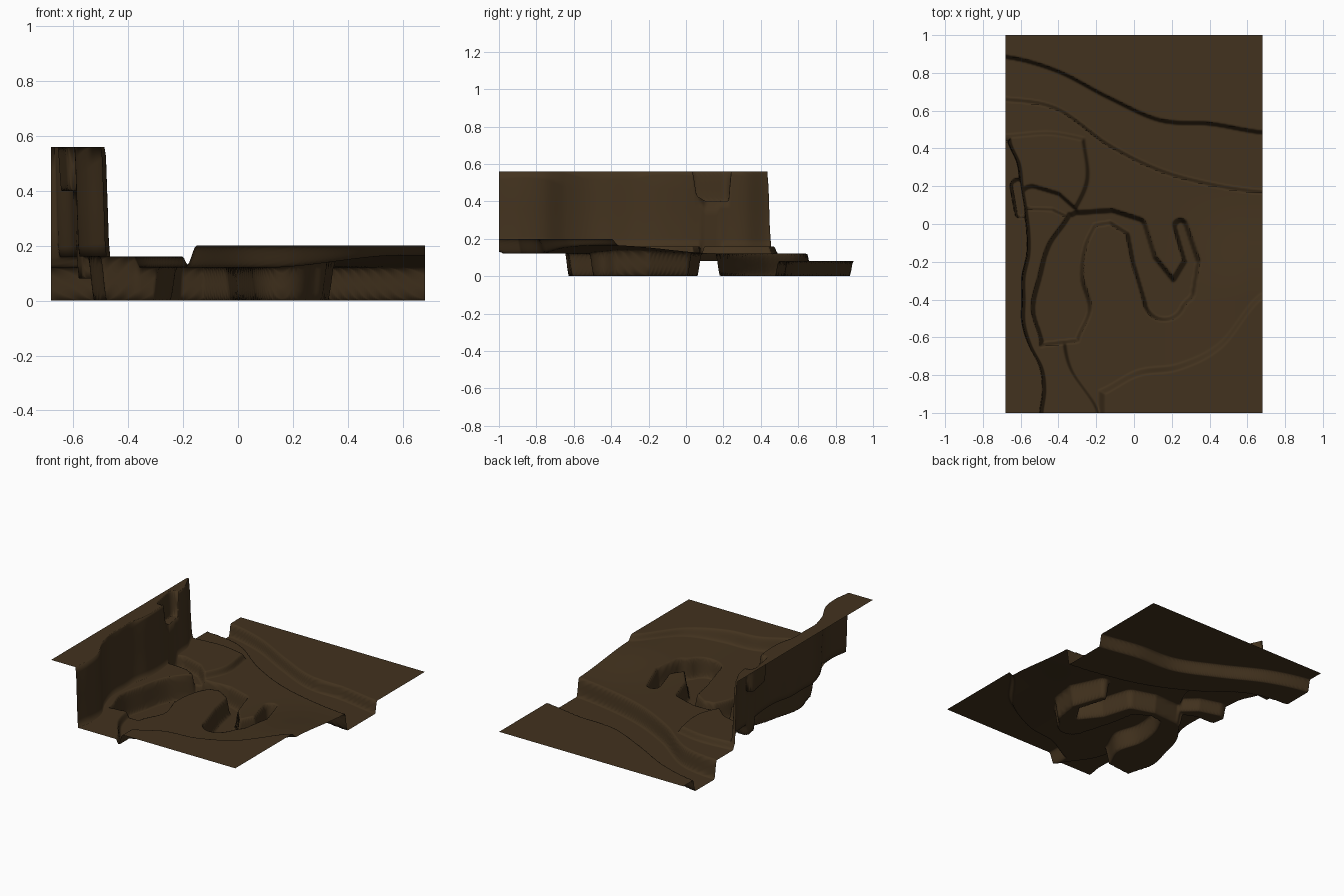
import bpy, math

if "Cube" in bpy.data.objects:
    bpy.data.objects.remove(bpy.data.objects["Cube"])

W, NX, NY, NC = 0.68, 210, 290, 36


def smooth(t):
    t = min(max(t, 0.0), 1.0)
    return t * t * (3 - 2 * t)


def curve(lo, hi, *k):
    """Smooth curve through evenly spaced values k over lo..hi."""
    n = len(k) - 1

    def f(v):
        u = min(max((v - lo) / (hi - lo), 0), 1) * n
        i = min(int(u), n - 1)
        t = u - i
        b, c = k[i], k[i + 1]
        a, d = k[max(i - 1, 0)], k[min(i + 2, n)]
        return b + t / 2 * (c - a + t * (2 * a - 5 * b + 4 * c - d + t * (3 * (b - c) + d - a)))
    return f


def stroke(x, y, path):
    """Signed distance inside a round brush stroke of changing radius."""
    best = -9.0
    for (ax, ay, ar), (bx, by, br) in zip(path, path[1:]):
        dx, dy = bx - ax, by - ay
        t = min(max(((x - ax) * dx + (y - ay) * dy) / (dx * dx + dy * dy), 0), 1)
        best = max(best, ar + t * (br - ar) - math.hypot(x - ax - t * dx, y - ay - t * dy))
    return best


# shorelines
far_shore = curve(-W, W, .885, .81, .67, .55, .53, .485)
near_shore = curve(-W, W, .66, .61, .42, .285, .21, .17)
upland_edge = curve(-.2, W, -.9, -.79, -.755, -.64, -.38)
shelf_edge = curve(-1, .47, -.19, -.34, -.38, -.4, -.36, -.25, -.27)
shelf_end = curve(-W, -.2, .465, .48, .44)
cliff_edge = curve(-1, .44, -.49, -.475, -.49, -.55, -.585, -.585, -.585,
                   -.56, -.56, -.575, -.595, -.61, -.66)
# hollow and channel paths
lobe_left = curve(-.62, .06, -.49, -.535, -.5, -.45, -.34)
lobe_right = curve(-.62, .06, -.3, -.235, -.275, -.255, -.18)
hook = [(-.3, .02, .04), (-.12, .04, .032), (.01, -.02, .05), (.055, -.2, .06),
        (.16, -.4, .105), (.25, -.35, .065), (.305, -.2, .035), (.245, -.01, .03)]
side_channel = [(-.33, .06, .03), (-.42, .12, .045), (-.54, .14, .06)]
notch = [(-.6, .06, .025), (-.615, .2, .035)]


def height(x, y):
    # gently rising plain
    h = 0.12 + 0.045 * smooth((x - 0.1) / 0.5) * smooth((0.2 - y) / 0.6)

    def terrace(level, bank, d):
        nonlocal h
        h += (level - h) * smooth(d / bank + 0.5)

    near, far = near_shore(x), far_shore(x)
    terrace(.20, .04, min(upland_edge(x) - y, x + .17))          # southern upland
    terrace(.16, .025, min(shelf_edge(y) - x, shelf_end(x) - y))  # western shelf
    terrace(.00, .025, y - near)                                 # river valley
    terrace(.08, .02, y - far)                                   # far bank
    terrace(.08, .02, stroke(x, y, side_channel))                # side channel
    lobe = min(x - lobe_left(y), lobe_right(y) - x, y + .635 + .12 * (x + .45) * -1, .05 - y)
    terrace(.00, .024, max(lobe, stroke(x, y, hook)))            # horseshoe hollow
    terrace(.56, .018, min(cliff_edge(y) - x, .445 - y))         # high cliff
    if h > .4:
        terrace(.40, .015, stroke(x, y, notch))                  # notch in the cliff
    return h


# terrain sheet, with one grid column following the cliff edge
R = NX + 1
verts = []
for j in range(NY + 1):
    y = -1 + 2 * j / NY
    c = cliff_edge(y)
    for i in range(R):
        if i <= NC:
            x = -W + (c + W) * i / NC
        else:
            # columns crowd towards the cliff foot
            t = (i - NC) / (NX - NC)
            x = c + (W - c) * (0.75 * t + 0.25 * t * t)
        verts.append((x, y, height(x, y)))
faces = [(j * R + i, j * R + i + 1, (j + 1) * R + i + 1, (j + 1) * R + i)
         for j in range(NY) for i in range(NX)]
mesh = bpy.data.meshes.new("terrain")
mesh.from_pydata(verts, [], faces)
mesh.shade_smooth()
terrain = bpy.data.objects.new("terrain", mesh)
bpy.context.collection.objects.link(terrain)

mat = bpy.data.materials.new("brown_earth")
mat.diffuse_color = (0.055, 0.032, 0.013, 1)
mat.use_nodes = True
mat.node_tree.nodes["Principled BSDF"].inputs["Base Color"].default_value = mat.diffuse_color
mesh.materials.append(mat)
